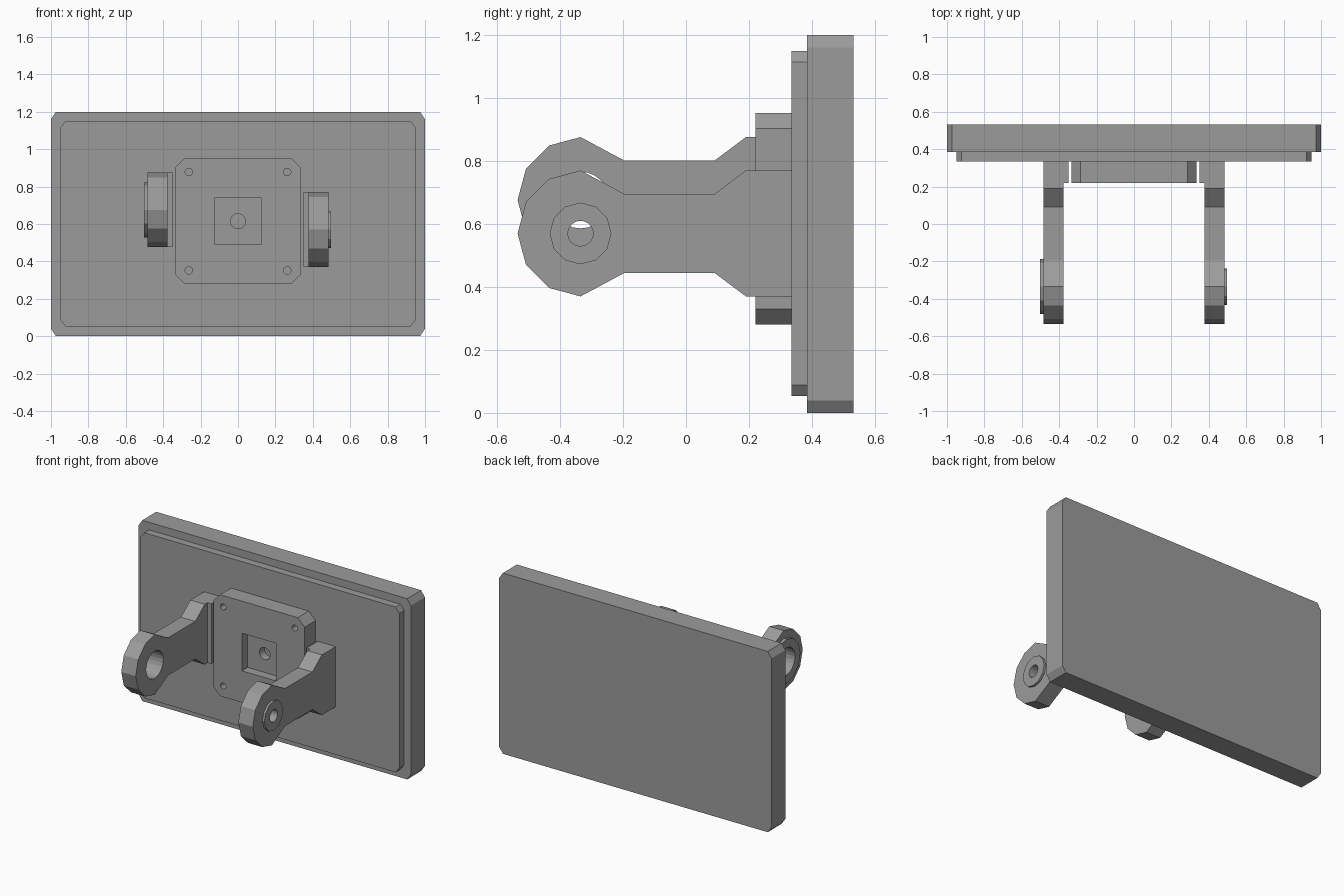
import bpy
import bmesh
from math import cos, sin, pi

cube = bpy.data.objects.get("Cube")
if cube:
    bpy.data.objects.remove(cube, do_unlink=True)

GREY = (0.33, 0.33, 0.33, 1)
grey = bpy.data.materials.new("mid grey")
grey.use_nodes = True
grey.diffuse_color = GREY
grey.node_tree.nodes["Principled BSDF"].inputs["Base Color"].default_value = GREY


def prism(name, outline, axis, lo, hi):
    """Extrude an outline along x (outline in y, z) or along y (outline in x, z)."""
    def place(a, b, d):
        return (d, a, b) if axis == "x" else (a, d, b)
    bm = bmesh.new()
    near = [bm.verts.new(place(a, b, lo)) for a, b in outline]
    far = [bm.verts.new(place(a, b, hi)) for a, b in outline]
    bm.faces.new(near)
    bm.faces.new(far)
    for i in range(len(near)):
        j = (i + 1) % len(near)
        bm.faces.new((near[i], near[j], far[j], far[i]))
    bmesh.ops.recalc_face_normals(bm, faces=bm.faces)
    mesh = bpy.data.meshes.new(name)
    bm.to_mesh(mesh)
    bm.free()
    mesh.materials.append(grey)
    obj = bpy.data.objects.new(name, mesh)
    bpy.context.collection.objects.link(obj)
    return obj


def chamfered(w, z0, z1, cx, cz):
    return [(-w + cx, z0), (w - cx, z0), (w, z0 + cz), (w, z1 - cz),
            (w - cx, z1), (-w + cx, z1), (-w, z1 - cz), (-w, z0 + cz)]


def ring(a, b, r, sides):
    return [(a + r * cos(2 * pi * i / sides), b + r * sin(2 * pi * i / sides))
            for i in range(sides)]


def cut(target, outline, axis, lo, hi):
    """Cut a prism out of the target and discard the cutter."""
    cutter = prism("cutter", outline, axis, lo, hi)
    cutter.hide_render = True
    mod = target.modifiers.new("cut", "BOOLEAN")
    mod.operation = "DIFFERENCE"
    mod.solver = "EXACT"
    mod.object = cutter
    bpy.context.view_layer.objects.active = target
    bpy.ops.object.modifier_apply(modifier=mod.name)
    bpy.data.objects.remove(cutter, do_unlink=True)


# Stacked wall plates
prism("back_plate", chamfered(1.0, 0, 1.2, 0.027, 0.04), "y", 0.385, 0.532)
prism("front_panel", chamfered(0.95, 0.053, 1.15, 0.027, 0.035), "y", 0.335, 0.385)

# Central mounting block with square pocket, centre hole and screw holes
block = prism("mounting_block", chamfered(0.335, 0.28, 0.953, 0.05, 0.05), "y", 0.22, 0.335)
MID = 0.615
cut(block, [(-0.125, 0.49), (0.125, 0.49), (0.125, 0.74), (-0.125, 0.74)], "y", 0.15, 0.28)
cut(block, ring(0, MID, 0.04, 24), "y", 0.15, 0.4)
for x in (-0.263, 0.263):
    for dz in (-0.263, 0.263):
        cut(block, ring(x, MID + dz, 0.02, 16), "y", 0.15, 0.4)

# Pivot arms: faceted head, narrow neck and flared foot
HEAD_Y = -0.335


def arm(side, sign, z, boss_radius, boss_out, hole_radius):
    head = [(HEAD_Y + 0.2 * cos(pi / 2 + i * pi / 6), z + 0.2 * sin(pi / 2 + i * pi / 6))
            for i in range(7)]
    lower = [(-0.195, -0.125), (0.09, -0.125), (0.19, -0.2), (0.335, -0.2)]
    outline = head + [(y, z + d) for y, d in lower] + [(y, z - d) for y, d in reversed(lower)]
    hole = ring(HEAD_Y, z, hole_radius, 24)

    body = prism(side + "_arm", outline, "x", sign * 0.377, sign * 0.483)
    boss = prism(side + "_arm_boss", ring(HEAD_Y, z, boss_radius, 12), "x",
                 sign * 0.483, sign * boss_out)
    for part in (body, boss):
        cut(part, hole, "x", sign * 0.3, sign * 0.6)

    # Inner foot pad beside the mounting block
    foot = [(0.22, z - 0.2), (0.335, z - 0.2), (0.335, z + 0.2), (0.22, z + 0.2)]
    prism(side + "_arm_foot_pad", foot, "x", sign * 0.35, sign * 0.377)


arm("left", 1, 0.57, 0.098, 0.497, 0.04)
arm("right", -1, 0.676, 0.147, 0.503, 0.09)
